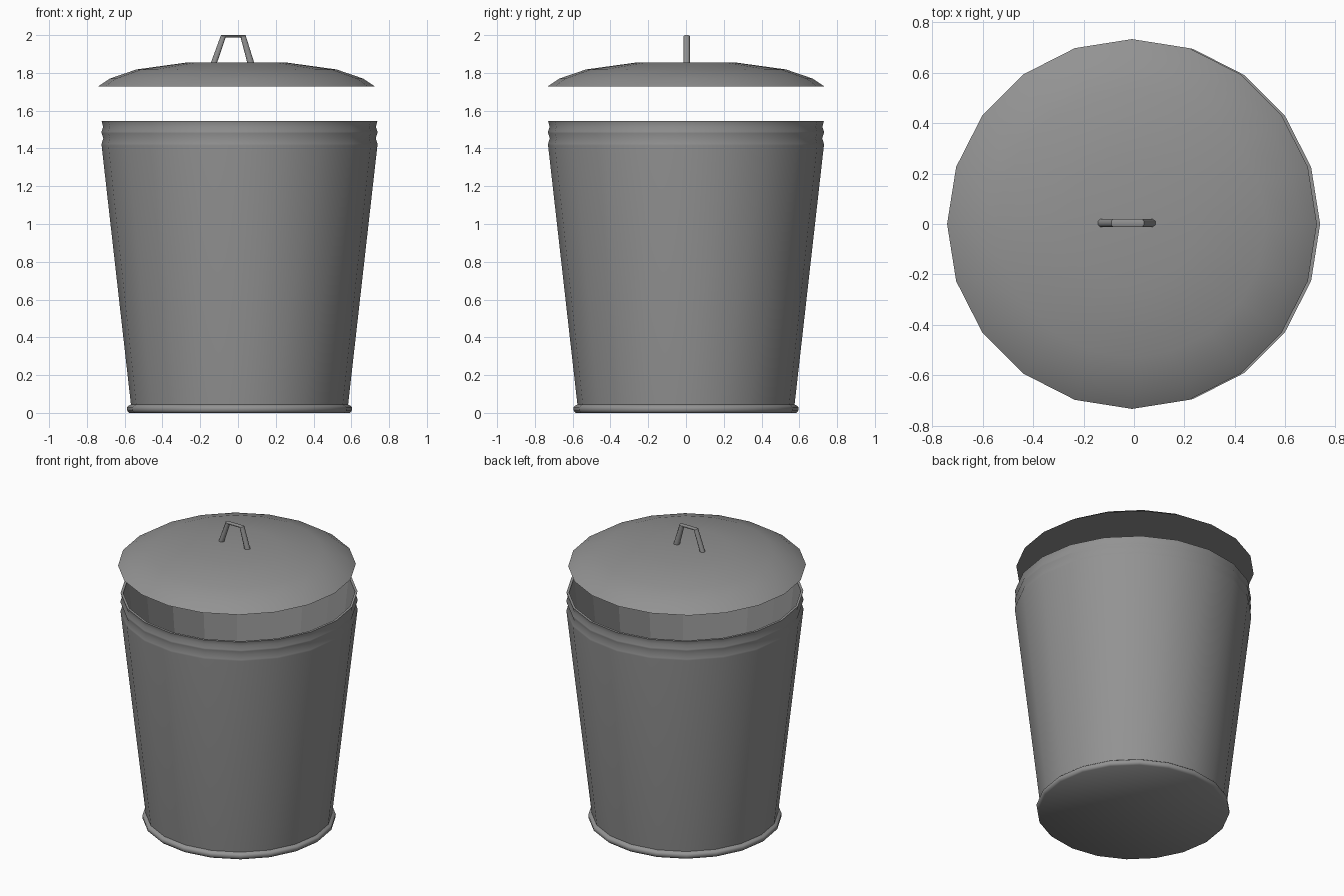
import bpy, bmesh, math

if "Cube" in bpy.data.objects:
    bpy.data.objects.remove(bpy.data.objects["Cube"])

SIDES = 20

# Dark grey metal
metal = bpy.data.materials.new("dark_metal")
metal.diffuse_color = (0.29, 0.29, 0.29, 1.0)
metal.use_nodes = True
metal.node_tree.nodes["Principled BSDF"].inputs["Base Color"].default_value = metal.diffuse_color


def finish(name, bm):
    """Turn a bmesh into a named object with smooth shading and sharp creases."""
    bmesh.ops.recalc_face_normals(bm, faces=bm.faces)
    mesh = bpy.data.meshes.new(name)
    bm.to_mesh(mesh)
    bm.free()
    mesh.materials.append(metal)
    obj = bpy.data.objects.new(name, mesh)
    bpy.context.collection.objects.link(obj)
    bpy.ops.object.select_all(action='DESELECT')
    obj.select_set(True)
    bpy.context.view_layer.objects.active = obj
    bpy.ops.object.shade_smooth_by_angle(angle=math.radians(55))
    return obj


def skin(name, rings):
    """Bridge a list of rings of points and cap both ends."""
    bm = bmesh.new()
    loops = [[bm.verts.new(p) for p in ring] for ring in rings]
    n = len(rings[0])
    for a, b in zip(loops, loops[1:]):
        for i in range(n):
            j = (i + 1) % n
            bm.faces.new((a[i], a[j], b[j], b[i]))
    bm.faces.new(loops[0])
    bm.faces.new(loops[-1])
    return finish(name, bm)


def lathe(name, profile, cx):
    """Revolve (radius, height) points about a vertical axis at x = cx."""
    angles = [2 * math.pi * i / SIDES for i in range(SIDES)]
    return skin(name, [[(cx + r * math.cos(a), r * math.sin(a), z) for a in angles]
                       for r, z in profile])


# Tapered bin: foot ring, wall, two ribs at the rim, hollow inside
bin_profile = [
    (0.583, 0.0), (0.594, 0.01), (0.596, 0.03), (0.588, 0.037), (0.575, 0.045),
    (0.730, 1.415), (0.730, 1.425), (0.721, 1.455), (0.730, 1.480), (0.730, 1.490),
    (0.722, 1.515), (0.730, 1.545),
    (0.714, 1.545), (0.560, 0.04),
]
body = lathe("bin_body", bin_profile, 0.008)
for poly in body.data.polygons:      # faceted inner wall
    c = poly.center
    if poly.normal.x * (c.x - 0.008) + poly.normal.y * c.y < -0.1:
        poly.use_smooth = False

# Shallow domed lid hovering above the rim
lathe("lid", [(0.733, 1.728), (0.670, 1.770), (0.530, 1.818), (0.255, 1.856)], -0.008)

# Bent handle: each section is given by its outer and inner (x, z) points
sections = [
    ((-0.145, 1.850), (-0.112, 1.850)),
    ((-0.090, 2.000), (-0.066, 1.987)),
    ((0.040, 2.000), (0.014, 1.987)),
    ((0.087, 1.850), (0.050, 1.850)),
]
rings = []
for (xo, zo), (xi, zi) in sections:
    ring = []
    for k in range(8):
        a = math.pi * (k + 0.5) / 4
        t = 0.5 + 0.5 * math.cos(a) / math.cos(math.pi / 8)
        ring.append((xi + (xo - xi) * t, 0.004 + 0.016 * math.sin(a) / math.cos(math.pi / 8),
                     zi + (zo - zi) * t))
    rings.append(ring)
skin("lid_handle", rings)
